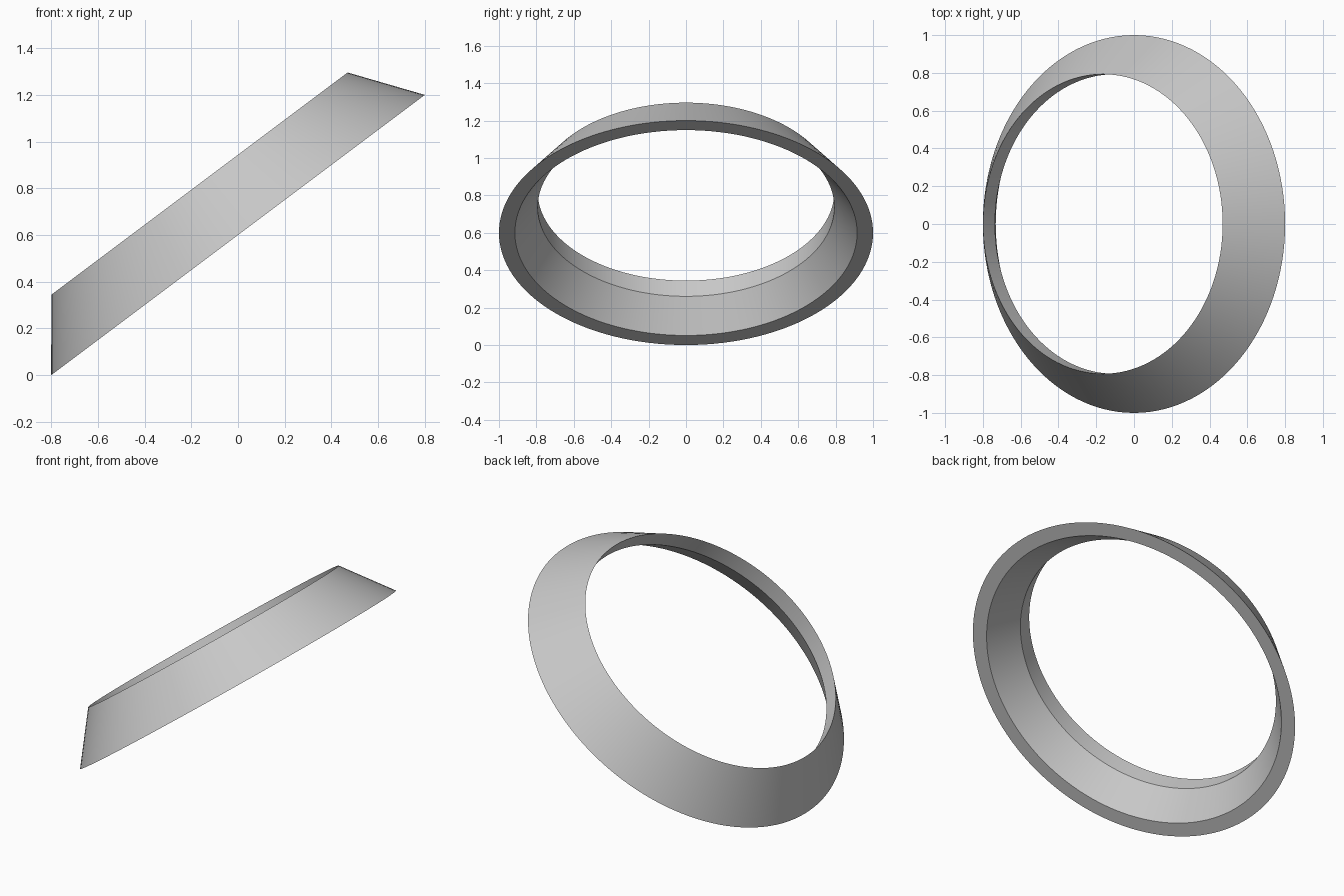
import bpy, bmesh, math
from mathutils import Matrix

cube = bpy.data.objects.get("Cube")
if cube:
    bpy.data.objects.remove(cube, do_unlink=True)

SEGMENTS = 128
TILT = -math.asin(0.6)

# One grey for the whole ring
grey = bpy.data.materials.new("grey")
grey.use_nodes = True
colour = (0.58, 0.58, 0.58, 1)
grey.diffuse_color = colour
grey.node_tree.nodes["Principled BSDF"].inputs["Base Color"].default_value = colour

# Wall cross-section (radius, height): outer cone, sharp top rim,
# short straight bore, inner cone, flat underside
profile = [(1.0, 0), (0.793, 0.275), (0.793, 0.17), (0.915, 0)]

bm = bmesh.new()
verts = [bm.verts.new((r, 0, h)) for r, h in profile]
edges = [bm.edges.new((verts[i], verts[(i + 1) % len(verts)])) for i in range(len(verts))]
bmesh.ops.spin(bm, geom=verts + edges, cent=(0, 0, 0), axis=(0, 0, 1),
               angle=math.tau, steps=SEGMENTS, use_merge=False)
bmesh.ops.remove_doubles(bm, verts=bm.verts[:], dist=0.0005)
bmesh.ops.recalc_face_normals(bm, faces=bm.faces[:])

# Tilt the ring so its lowest point touches the ground
bm.transform(Matrix.Translation((0, 0, 0.6)) @ Matrix.Rotation(TILT, 4, "Y"))

mesh = bpy.data.meshes.new("tapered_ring")
bm.to_mesh(mesh)
bm.free()
mesh.materials.append(grey)
ring = bpy.data.objects.new("tapered_ring", mesh)
bpy.context.collection.objects.link(ring)

# Smooth round the ring, crisp along its rims
bpy.ops.object.select_all(action="DESELECT")
ring.select_set(True)
bpy.context.view_layer.objects.active = ring
bpy.ops.object.shade_smooth_by_angle(angle=math.radians(30))
